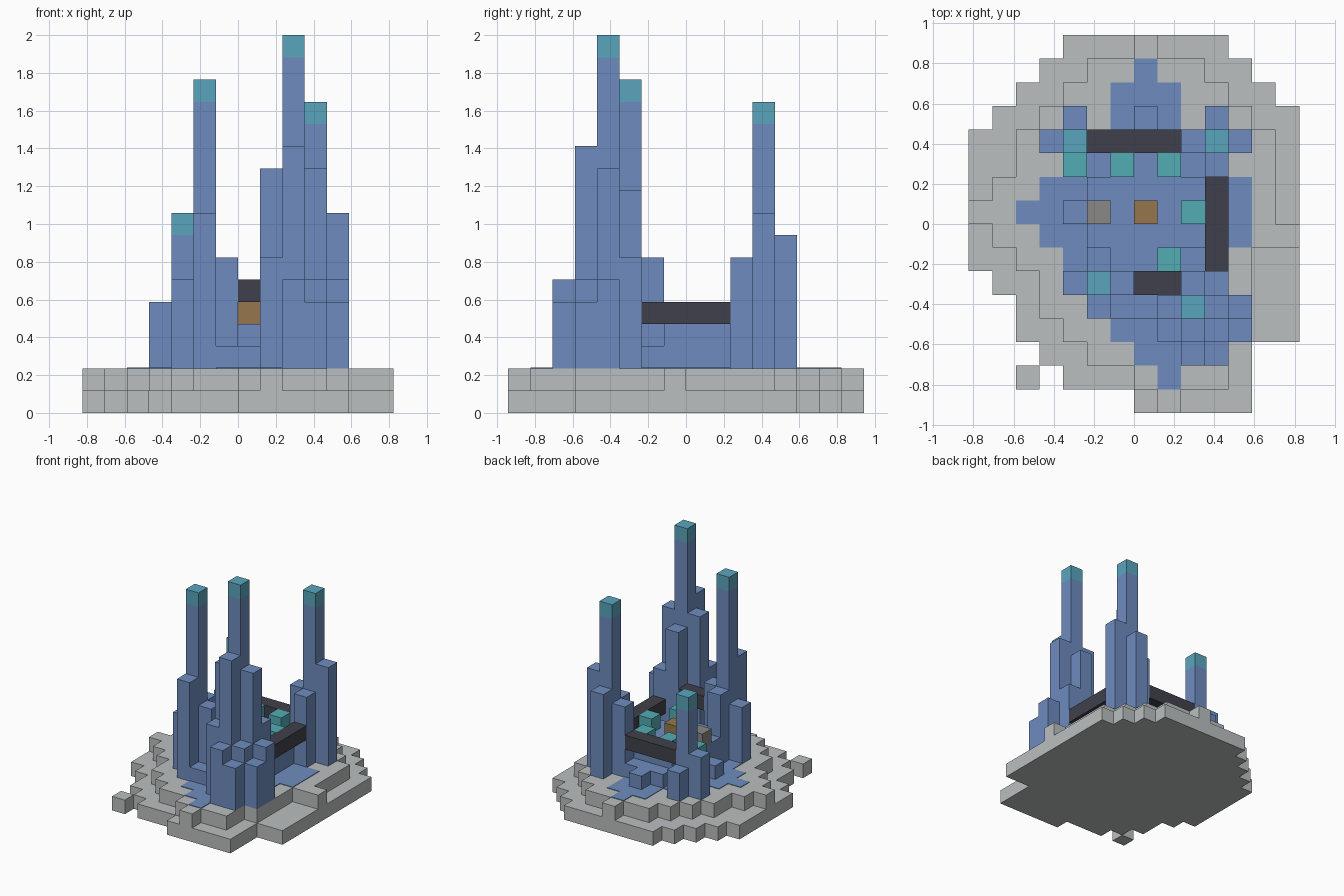
import bpy, bmesh

cube = bpy.data.objects.get("Cube")
if cube:
    bpy.data.objects.remove(cube, do_unlink=True)

U = 2 / 17  # one block


def material(name, rgb):
    lin = [((c / 255 + 0.055) / 1.055) ** 2.4 for c in rgb] + [1]
    m = bpy.data.materials.new(name)
    m.use_nodes = True
    m.diffuse_color = lin
    m.node_tree.nodes["Principled BSDF"].inputs["Base Color"].default_value = lin
    return m


STONE = material("pale_stone", (187, 191, 191))
BLUE = material("tower_blue", (110, 140, 191))
CAP = material("cap_teal", (90, 165, 188))
ROOF = material("roof_teal", (82, 172, 180))
DARK = material("bridge_charcoal", (64, 64, 76))
BROWN = material("brown", (150, 118, 76))
TAUPE = material("taupe", (138, 136, 134))


def finish(bm, name, mat):
    mesh = bpy.data.meshes.new(name)
    bm.to_mesh(mesh)
    bm.free()
    mesh.materials.append(mat)
    ob = bpy.data.objects.new(name, mesh)
    bpy.context.collection.objects.link(ob)
    return ob


def box(name, mat, x, y, z, w=1, d=1, h=1):
    """Box from its lower corner and size, in blocks."""
    bm = bmesh.new()
    bmesh.ops.create_cube(bm, size=1)
    for v in bm.verts:
        v.co = ((x + (v.co.x + .5) * w) * U, (y + (v.co.y + .5) * d) * U,
                (z + (v.co.z + .5) * h) * U)
    return finish(bm, name, mat)


def slab(name, mat, top_row, spans, z, h=1, extra=()):
    """Stepped slab: one x span per row from back to front, then extruded up."""
    cells = {(x, top_row - i) for i, (a, b) in enumerate(spans) for x in range(a, b)}
    cells |= set(extra)
    bm = bmesh.new()
    for x, y in cells:
        bm.faces.new([bm.verts.new(((x + i) * U, (y + j) * U, z * U))
                      for i, j in ((0, 0), (1, 0), (1, 1), (0, 1))])
    bmesh.ops.remove_doubles(bm, verts=bm.verts, dist=U / 100)
    up = bmesh.ops.extrude_face_region(bm, geom=bm.faces[:], use_keep_orig=True)
    for v in up["geom"]:
        if isinstance(v, bmesh.types.BMVert):
            v.co.z += h * U
    bmesh.ops.recalc_face_normals(bm, faces=bm.faces)
    return finish(bm, name, mat)


# Stepped stone base, two layers
slab("base_lower", STONE, 7,
     [(-3, 4), (-4, 5), (-5, 6), (-6, 7)] + [(-7, 7)] * 6 +
     [(-6, 7), (-5, 7), (-5, 7), (-4, 5), (-3, 5), (0, 5)], 0)
slab("base_upper", STONE, 6,
     [(-2, 3), (-3, 4), (-4, 5), (-5, 6), (-5, 6), (-6, 6), (-6, 6), (-6, 6),
      (-5, 5), (-4, 5), (-4, 5), (-3, 5), (-2, 4), (0, 4)], 1,
     extra=[(-7, 0), (6, -1), (0, 7), (1, -8)])
box("loose_block", STONE, -5, -7, 0)

# Blue ground and the low mound on it
slab("blue_ground", BLUE, 6,
     [(0, 1), (-1, 2), (-1, 2), (-2, 3), (-3, 4), (-4, 5), (-5, 5), (-4, 5),
      (-3, 4), (-3, 4), (-2, 4), (-1, 4), (0, 3), (1, 2)], 2, 0.04)
slab("mound_lower", BLUE, 4,
     [(0, 1), (-1, 2), (-2, 3), (-2, 3), (-3, 3), (-2, 3), (-2, 3), (-1, 3), (-1, 3)], 2)
slab("mound_upper", BLUE, 2, [(-1, 2), (-2, 3), (-2, 3), (-2, 3), (-1, 2)], 3)

# Tall towers with teal caps: x, y, top
for i, (x, y, top) in enumerate([(2, -4, 17), (-2, -3, 15), (3, 3, 14), (-3, 3, 9)]):
    box(f"tower_{i}", BLUE, x, y, 2, h=top - 3)
    box(f"tower_cap_{i}", CAP, x, y, top - 1)

# Buttresses clustered around the towers: x, y, top
buttresses = [
    (2, -5, 12), (3, -4, 11), (1, -4, 11), (2, -3, 10), (1, -5, 7), (3, -3, 7),
    (3, -5, 6), (2, -6, 6), (4, -4, 6), (3, -6, 5), (4, -5, 5),
    (-2, -4, 9), (-1, -3, 7), (-2, -2, 7), (-3, -3, 6),
    (4, 3, 9), (3, 4, 8), (2, 3, 7), (3, 2, 7),
    (-4, 3, 5), (-3, 4, 4), (-3, 2, 4)]
for i, (x, y, top) in enumerate(buttresses):
    box(f"buttress_{i}", BLUE, x, y, 2, h=top - 2)

# Small houses on the mound
for i, (x, y) in enumerate([(-3, 2), (-1, 2), (1, 2), (2, 0), (1, -2)]):
    box(f"teal_house_{i}", ROOF, x, y, 4)
box("brown_house", BROWN, 0, 0, 4)
box("taupe_house", TAUPE, -2, 0, 4)

# Dark bridges between the towers
box("back_bridge", DARK, -2, 3, 4, w=4)
box("side_bridge", DARK, 3, -2, 4, d=4)
box("front_bridge", DARK, 0, -3, 5, w=2)
